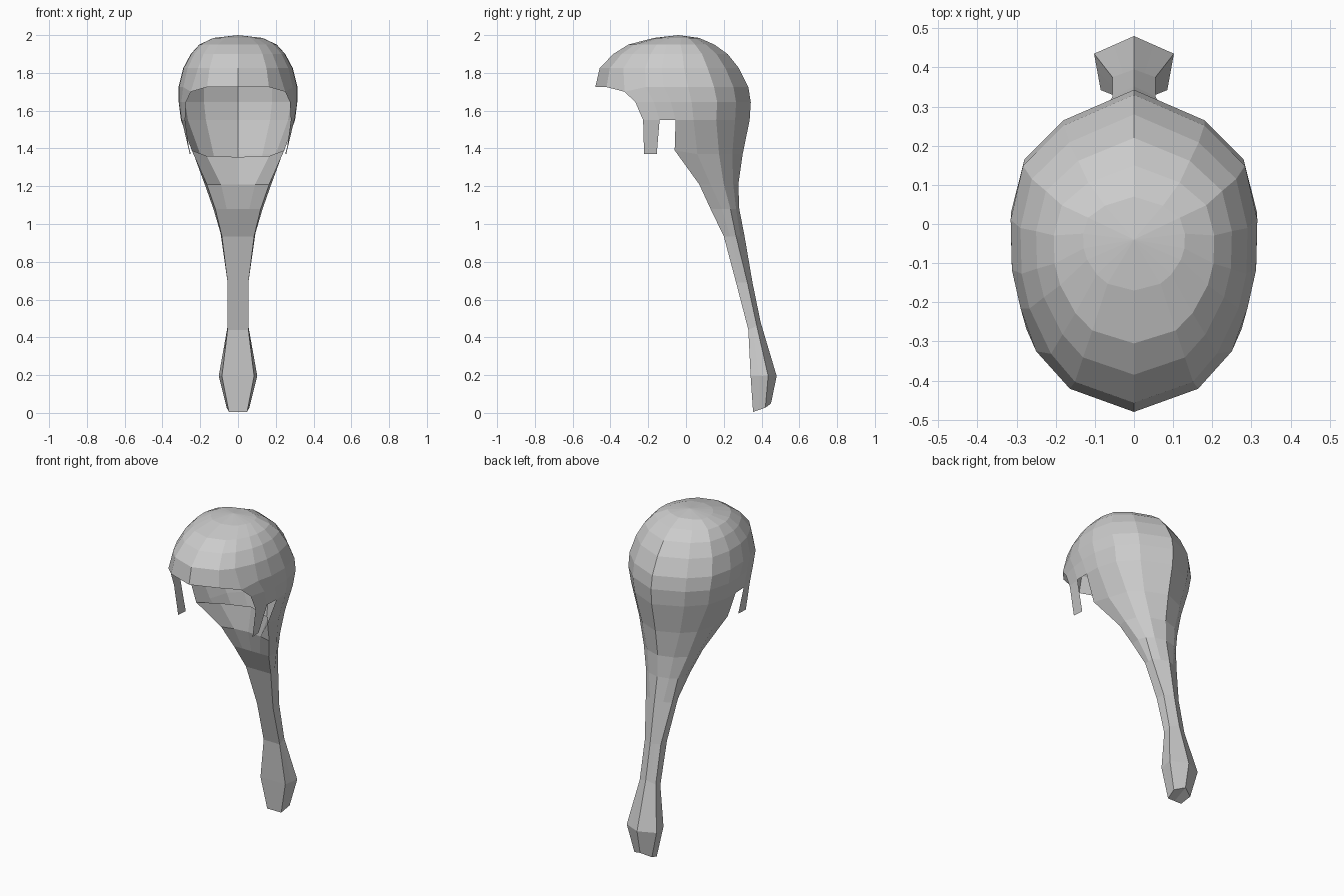
import bpy, bmesh

if "Cube" in bpy.data.objects:
    bpy.data.objects.remove(bpy.data.objects["Cube"], do_unlink=True)

grey = bpy.data.materials.new("light grey")
grey.use_nodes = True
grey.diffuse_color = (0.6, 0.6, 0.6, 1)
grey.node_tree.nodes["Principled BSDF"].inputs["Base Color"].default_value = (0.6, 0.6, 0.6, 1)

# Half outline of the crown, back ridge to front ridge: (width share, depth share)
OUTLINE = [(0, 1), (.57, .903), (.9, .776), (1, .606), (.99, .448),
           (.92, .327), (.73, .17), (.52, .073), (0, 0)]


def crown_row(z, front, back, width):
    return [(width * u, front + (back - front) * t, z) for u, t in OUTLINE]


def level(z, pts):
    return [(x, y, z) for x, y in pts]


def tail_row(z, front, side, back, w_side, w_front, rise=0.0):
    """Half pentagon: back ridge, side edge and flat front."""
    return [(0, back, z + rise), (w_side / 2, (back + side) / 2, z + rise * .75),
            (w_side, side, z + rise / 2), ((w_side + w_front) / 2, (side + front) / 2, z + rise / 4),
            (w_front, front, z), (w_front / 2, front, z), (0, front, z)]


def mirrored_object(name, build):
    bm = bmesh.new()
    build(bm)
    bmesh.ops.remove_doubles(bm, verts=bm.verts, dist=0.0005)
    mesh = bpy.data.meshes.new(name)
    bm.to_mesh(mesh)
    bm.free()
    mesh.materials.append(grey)
    ob = bpy.data.objects.new(name, mesh)
    bpy.context.collection.objects.link(ob)
    mod = ob.modifiers.new("both sides", 'MIRROR')
    mod.use_axis = (True, False, False)
    mod.merge_threshold = 0.001
    return ob


def strip(bm, upper, lower, skip=()):
    """Quads between two rows of points, leaving out the skipped columns."""
    a = [bm.verts.new(p) for p in upper]
    b = [bm.verts.new(p) for p in lower]
    for i in range(min(len(a), len(b)) - 1):
        if i not in skip:
            bm.faces.new((a[i], b[i], b[i + 1], a[i + 1]))


# Crown rows, top to brim
crown = [crown_row(1.985, -.17, .07, .13), crown_row(1.95, -.305, .15, .205),
         crown_row(1.90, -.385, .22, .25), crown_row(1.825, -.457, .28, .29),
         crown_row(1.725, -.48, .33, .315)]
crown[-1][6] = (.25, -.325, 1.70)

# Side and back rows, ending at the temple
temple = level(1.645, [(0, .343), (.18, .265), (.28, .165), (.314, .03),
                       (.313, -.08), (.3, -.17), (.275, -.268)])
ear = level(1.55, [(0, .337), (.17, .26), (.265, .16), (.3, .04),
                   (.302, -.055), (.298, -.14), (.28, -.227)])
nape = level(1.37, [(0, .30), (.13, .245), (.2, .175), (.235, .06),
                    (.247, -.06), (.25, -.155), (.255, -.222)])
nape[4] = (.245, -.06, 1.39)

# Upper tail rows, closed underneath by the neck scoop
scoop = nape[:5] + [(.165, .06, 1.36), (0, .13, 1.355)]
gather = level(1.21, [(0, .277), (.09, .25), (.15, .2), (.176, .13),
                      (.165, .07), (.09, .09), (0, .10)])
knot = level(1.08, [(0, .282), (.07, .265), (.11, .235), (.13, .19),
                    (.12, .13), (.06, .13), (0, .13)])


def build_cap(bm):
    top = bm.verts.new((0, -.04, 2.0))
    first = [bm.verts.new(p) for p in crown[0]]
    for p, q in zip(first, first[1:]):
        bm.faces.new((top, p, q))
    rows = crown + [temple, ear]
    for upper, lower in zip(rows, rows[1:]):
        strip(bm, upper, lower)
    # gap in front of the ear leaves a hanging side lock
    strip(bm, ear, nape, skip=(4,))


def build_tail(bm):
    rows = [scoop, gather, knot,
            tail_row(.935, .2, .265, .31, .09, .085),
            tail_row(.69, .265, .325, .352, .055, .055),
            tail_row(.44, .33, .375, .395, .055, .055, .04),
            tail_row(.195, .342, .435, .48, .102, .085),
            tail_row(.005, .355, .42, .45, .06, .048, .045)]
    strip(bm, rows[0][:5], rows[1][:5])
    strip(bm, rows[0][4:], rows[1][4:])
    for upper, lower in zip(rows[1:], rows[2:]):
        strip(bm, upper, lower)
    # closed tip
    bm.faces.new([bm.verts.new(p) for p in rows[-1]])


mirrored_object("hair_cap", build_cap)
mirrored_object("hair_tail", build_tail)
